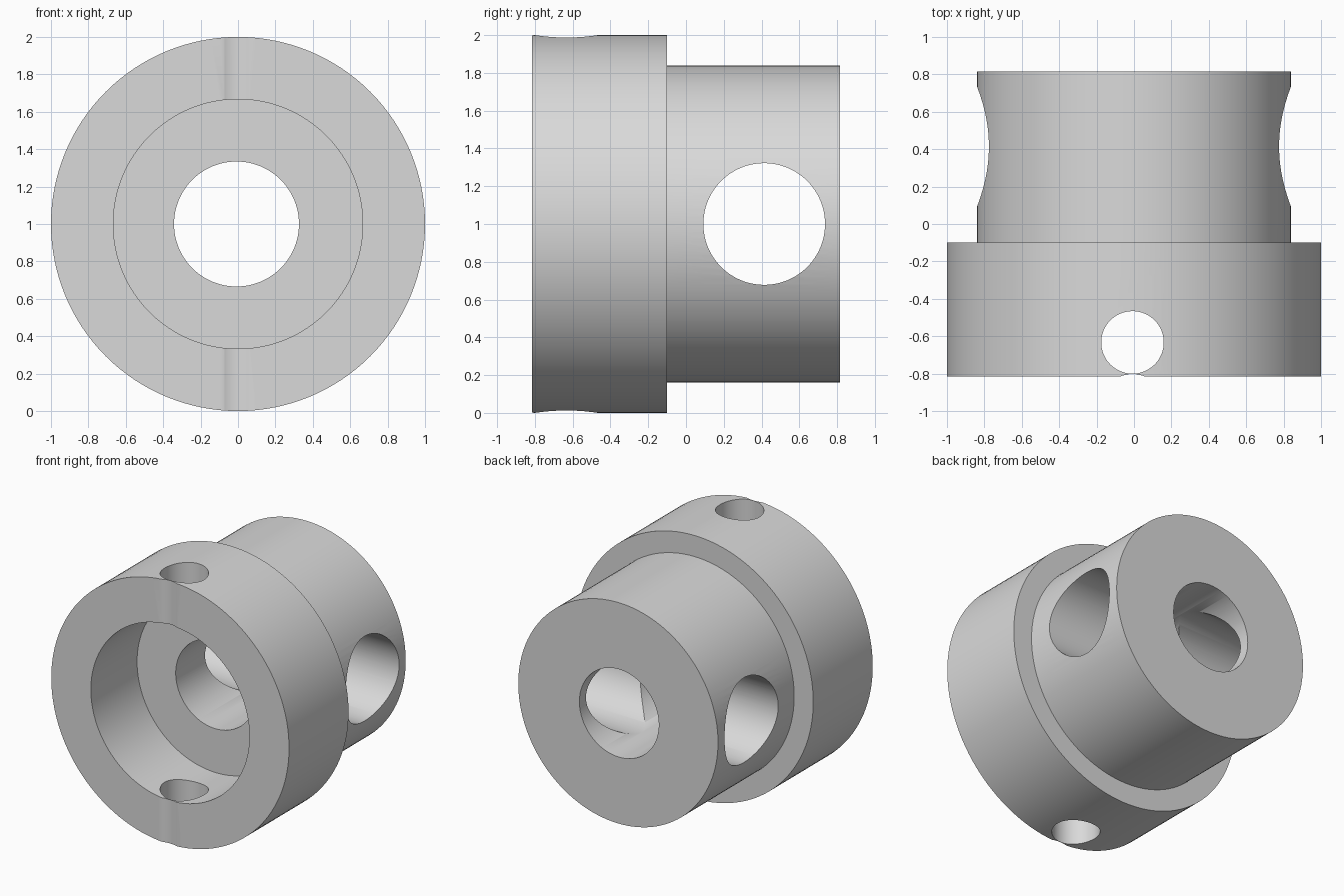
import bpy, bmesh
from math import pi
from mathutils import Matrix, Vector

cube = bpy.data.objects.get("Cube")
if cube:
    bpy.data.objects.remove(cube, do_unlink=True)

SEGMENTS = 128
FRONT, STEP, BACK = -0.815, -0.10, 0.815
FLOOR = -0.26
MID = 1.0

grey = bpy.data.materials.new("plain grey")
grey.use_nodes = True
colour = (0.7, 0.7, 0.7, 1)
grey.diffuse_color = colour
grey.node_tree.nodes["Principled BSDF"].inputs["Base Color"].default_value = colour


def add_object(name, bm):
    bmesh.ops.recalc_face_normals(bm, faces=bm.faces)
    mesh = bpy.data.meshes.new(name)
    bm.to_mesh(mesh)
    bm.free()
    mesh.materials.append(grey)
    obj = bpy.data.objects.new(name, mesh)
    bpy.context.scene.collection.objects.link(obj)
    return obj


def lathe(name, profile):
    """Revolve (radius, y) points about the y axis through mid height."""
    bm = bmesh.new()
    verts = [bm.verts.new((r, y, MID)) for r, y in profile]
    edges = [bm.edges.new(pair) for pair in zip(verts, verts[1:])]
    bmesh.ops.spin(bm, geom=verts + edges, cent=(0, 0, MID), axis=(0, 1, 0),
                   angle=2 * pi, steps=SEGMENTS, use_merge=True)
    bmesh.ops.remove_doubles(bm, verts=bm.verts, dist=1e-4)
    return add_object(name, bm)


def drill(name, centre, radius, length, axis):
    """A cylinder along the given axis, used as a cutter."""
    turn = Vector((0, 0, 1)).rotation_difference(Vector(axis)).to_matrix().to_4x4()
    bm = bmesh.new()
    bmesh.ops.create_cone(bm, cap_ends=True, segments=SEGMENTS, radius1=radius,
                          radius2=radius, depth=length,
                          matrix=Matrix.Translation(centre) @ turn)
    obj = add_object(name, bm)
    obj.hide_render = True
    return obj


# Stepped collar with a wide front recess
collar = lathe("stepped_collar", [
    (0, FLOOR), (0.667, FLOOR), (0.667, FRONT), (1, FRONT),
    (1, STEP), (0.84, STEP), (0.84, BACK), (0, BACK)])

# Shaft bore, cross hole, pin hole and the shallow groove in the front face
cutters = [
    drill("shaft_bore", (-0.008, 0, MID), 0.334, 3, (0, 1, 0)),
    drill("cross_hole", (0, 0.414, MID), 0.322, 3, (1, 0, 0)),
    drill("pin_hole", (-0.008, -0.633, MID), 0.167, 3, (0, 0, 1)),
    drill("front_groove", (-0.008, -0.969, MID), 0.167, 3, (0, 0, 1)),
]

bpy.ops.object.select_all(action="DESELECT")
bpy.context.view_layer.objects.active = collar
collar.select_set(True)
for cutter in cutters:
    cut = collar.modifiers.new(cutter.name, "BOOLEAN")
    cut.operation = "DIFFERENCE"
    cut.solver = "EXACT"
    cut.object = cutter
    bpy.ops.object.modifier_apply(modifier=cut.name)
    bpy.data.objects.remove(cutter, do_unlink=True)

bpy.ops.object.shade_smooth_by_angle(angle=pi / 6)
